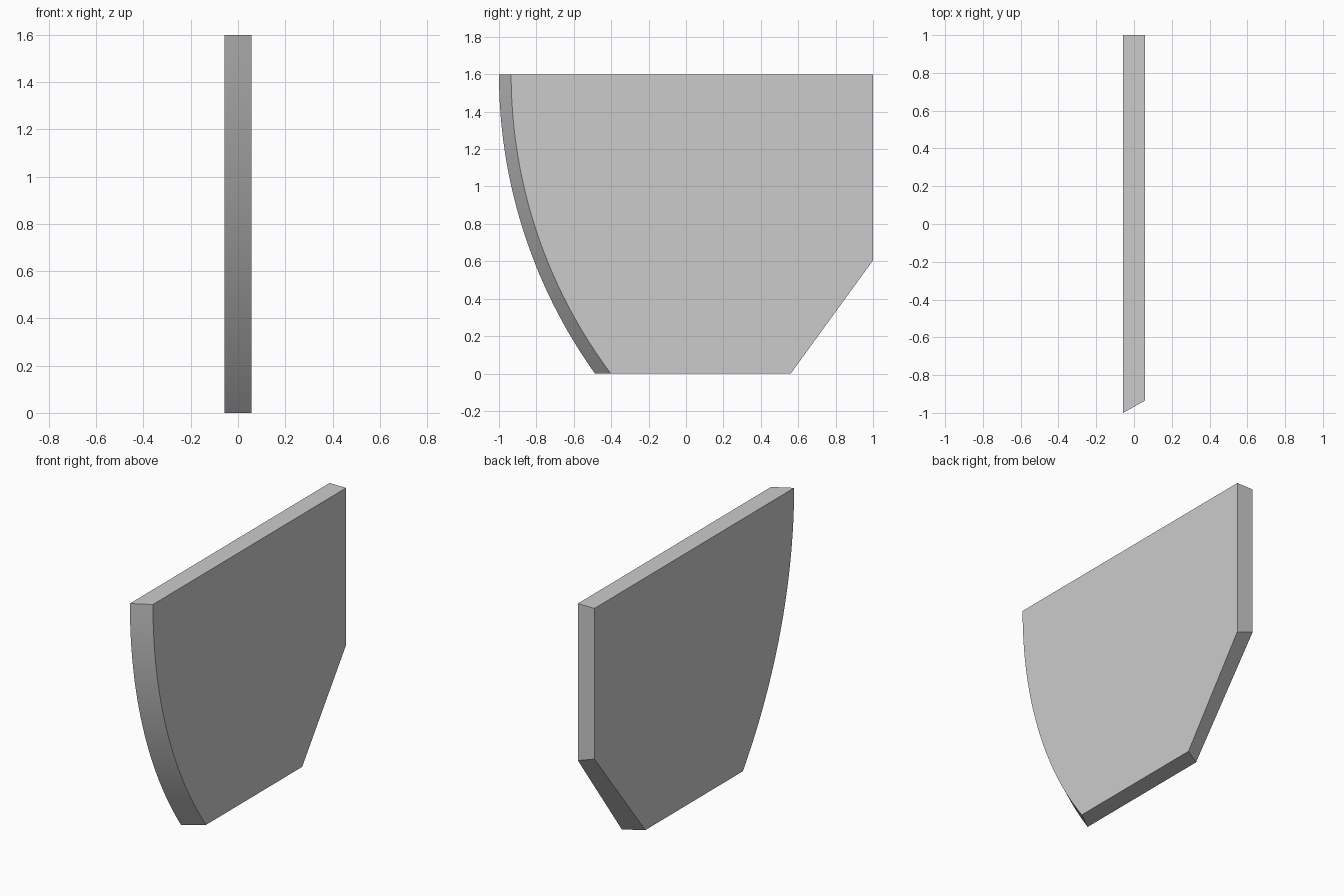
import bpy, bmesh, math

if "Cube" in bpy.data.objects:
    bpy.data.objects.remove(bpy.data.objects["Cube"])

HALF = 0.058   # half thickness of the panel
TOP = 1.6
STEPS = 24


def outline(x, front_top, front_bottom, back_bottom, chamfer_z):
    """Side profile: circular front edge, flat top, chamfered lower back."""
    sag = front_bottom - front_top
    radius = (TOP ** 2 + sag ** 2) / (2 * sag)
    end = math.asin(TOP / radius)
    pts = []
    for i in range(STEPS + 1):
        a = end * i / STEPS
        pts.append((x, front_top + radius * (1 - math.cos(a)),
                    max(0.0, TOP - radius * math.sin(a))))
    pts += [(x, back_bottom, 0), (x, 1, chamfer_z), (x, 1, TOP)]
    return pts


# Panel: two slightly different side outlines joined by a bevelled rim
bm = bmesh.new()
left = [bm.verts.new(p) for p in outline(-HALF, -1.0, -0.487, 0.49, 0.645)]
right = [bm.verts.new(p) for p in outline(HALF, -0.935, -0.402, 0.56, 0.605)]
bm.faces.new(left)
bm.faces.new(right[::-1])
n = len(left)
for i in range(n):
    j = (i + 1) % n
    bm.faces.new((left[i], right[i], right[j], left[j]))
bmesh.ops.recalc_face_normals(bm, faces=bm.faces)

mesh = bpy.data.meshes.new("curved_panel")
bm.to_mesh(mesh)
bm.free()
panel = bpy.data.objects.new("curved_panel", mesh)
bpy.context.collection.objects.link(panel)

# Smooth the curved front rim, keep the other edges sharp
bpy.context.view_layer.objects.active = panel
panel.select_set(True)
bpy.ops.object.shade_smooth_by_angle(angle=math.radians(20))
